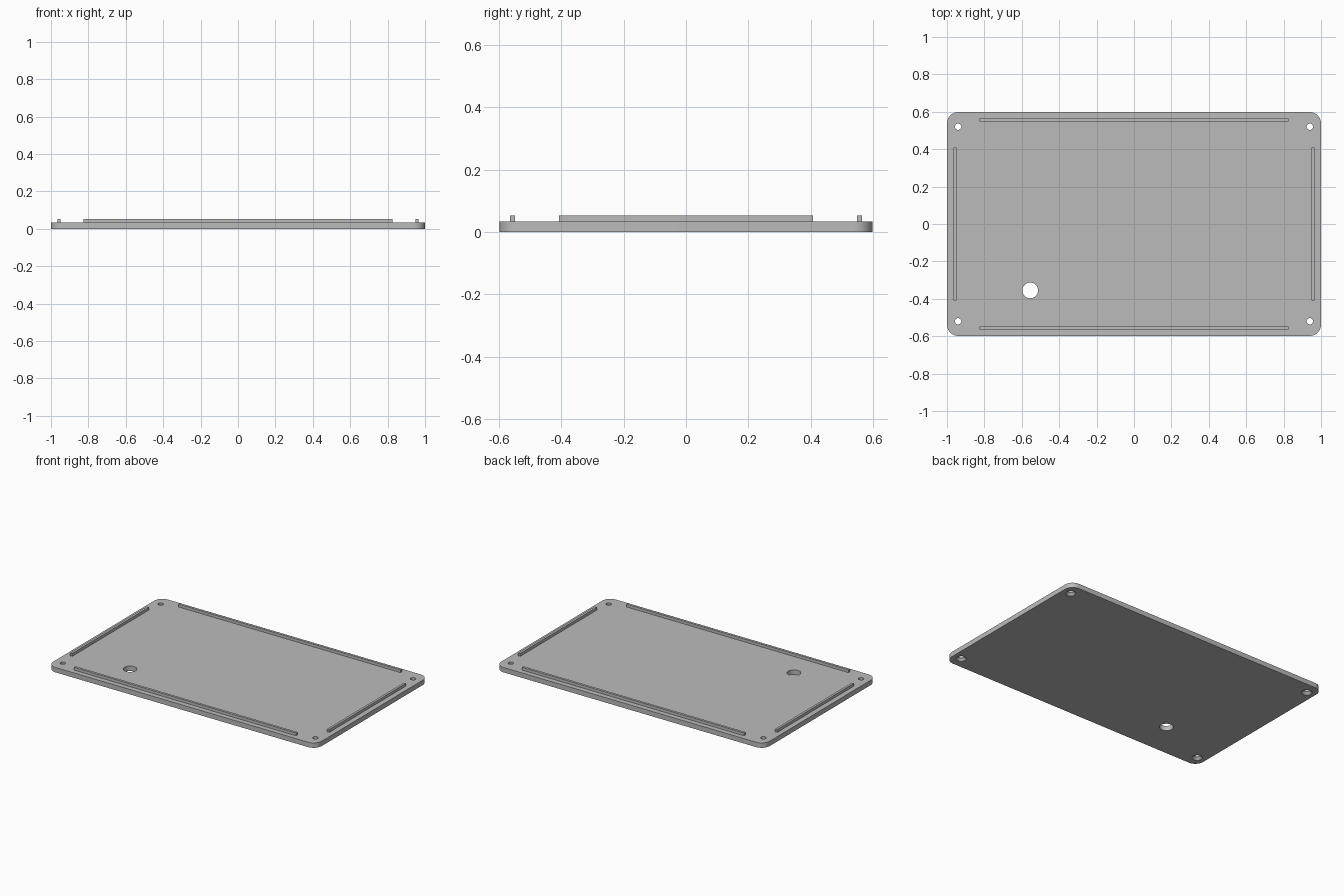
import bpy, bmesh
from math import sin, cos, pi

cube = bpy.data.objects.get("Cube")
if cube:
    bpy.data.objects.remove(cube, do_unlink=True)

HALF_X, HALF_Y, THICK, CORNER = 1.0, 0.598, 0.033, 0.06
RIB_TOP = 0.052

grey = bpy.data.materials.new("light grey")
grey.use_nodes = True
colour = (0.5, 0.5, 0.5, 1)
grey.diffuse_color = colour
grey.node_tree.nodes["Principled BSDF"].inputs["Base Color"].default_value = colour


def add_object(name, bm):
    bmesh.ops.recalc_face_normals(bm, faces=bm.faces)
    mesh = bpy.data.meshes.new(name)
    bm.to_mesh(mesh)
    bm.free()
    mesh.materials.append(grey)
    obj = bpy.data.objects.new(name, mesh)
    bpy.context.collection.objects.link(obj)
    return obj


def activate(obj):
    bpy.ops.object.select_all(action='DESELECT')
    obj.select_set(True)
    bpy.context.view_layer.objects.active = obj


def prism(name, outline, z0, z1):
    bm = bmesh.new()
    face = bm.faces.new([bm.verts.new((x, y, z0)) for x, y in outline])
    result = bmesh.ops.extrude_face_region(bm, geom=[face])
    top = [v for v in result["geom"] if isinstance(v, bmesh.types.BMVert)]
    bmesh.ops.translate(bm, verts=top, vec=(0, 0, z1 - z0))
    return add_object(name, bm)


def box(name, x, y, half_x, half_y, z0, z1):
    outline = [(x + sx * half_x, y + sy * half_y)
               for sx, sy in ((-1, -1), (1, -1), (1, 1), (-1, 1))]
    return prism(name, outline, z0, z1)


def lathe_cutter(name, x, y, profile, steps=32):
    """Solid of revolution from (radius, height) pairs, bottom to top."""
    bm = bmesh.new()
    rings = [[bm.verts.new((x + r * cos(2 * pi * i / steps),
                            y + r * sin(2 * pi * i / steps), z))
              for i in range(steps)] for r, z in profile]
    for low, high in zip(rings, rings[1:]):
        for i in range(steps):
            j = (i + 1) % steps
            bm.faces.new((low[i], low[j], high[j], high[i]))
    bm.faces.new(rings[0][::-1])
    bm.faces.new(rings[-1])
    return add_object(name, bm)


# Rounded cover plate
outline = []
for k, (sx, sy) in enumerate(((1, 1), (-1, 1), (-1, -1), (1, -1))):
    for i in range(13):
        a = (k + i / 12) * pi / 2
        outline.append((sx * (HALF_X - CORNER) + CORNER * cos(a),
                        sy * (HALF_Y - CORNER) + CORNER * sin(a)))
plate = prism("cover_plate", outline, 0, THICK)

# Countersunk screw holes and the round opening
cutters = [lathe_cutter("opening_cutter", -0.555, -0.355,
                        [(0.042, -0.02), (0.042, 0.06)], 48)]
for sx in (-1, 1):
    for sy in (-1, 1):
        cutters.append(lathe_cutter(
            "screw_hole_cutter", sx * 0.94, sy * 0.52,
            [(0.032, -0.02), (0.032, 0), (0.017, 0.016), (0.017, 0.06)]))
activate(plate)
for cutter in cutters:
    cutter.hide_render = True
    mod = plate.modifiers.new("hole", 'BOOLEAN')
    mod.operation = 'DIFFERENCE'
    mod.solver = 'EXACT'
    mod.object = cutter
    bpy.ops.object.modifier_apply(modifier=mod.name)
for cutter in cutters:
    bpy.data.objects.remove(cutter, do_unlink=True)
bpy.ops.object.shade_smooth_by_angle(angle=pi / 6)

# Locating ribs along the four edges
for sign, side_x, side_y in ((1, "left", "back"), (-1, "right", "front")):
    box(side_y + "_rib", 0, sign * 0.556, 0.827, 0.008, THICK, RIB_TOP)
    box(side_x + "_rib", sign * 0.957, 0, 0.008, 0.408, THICK, RIB_TOP)
